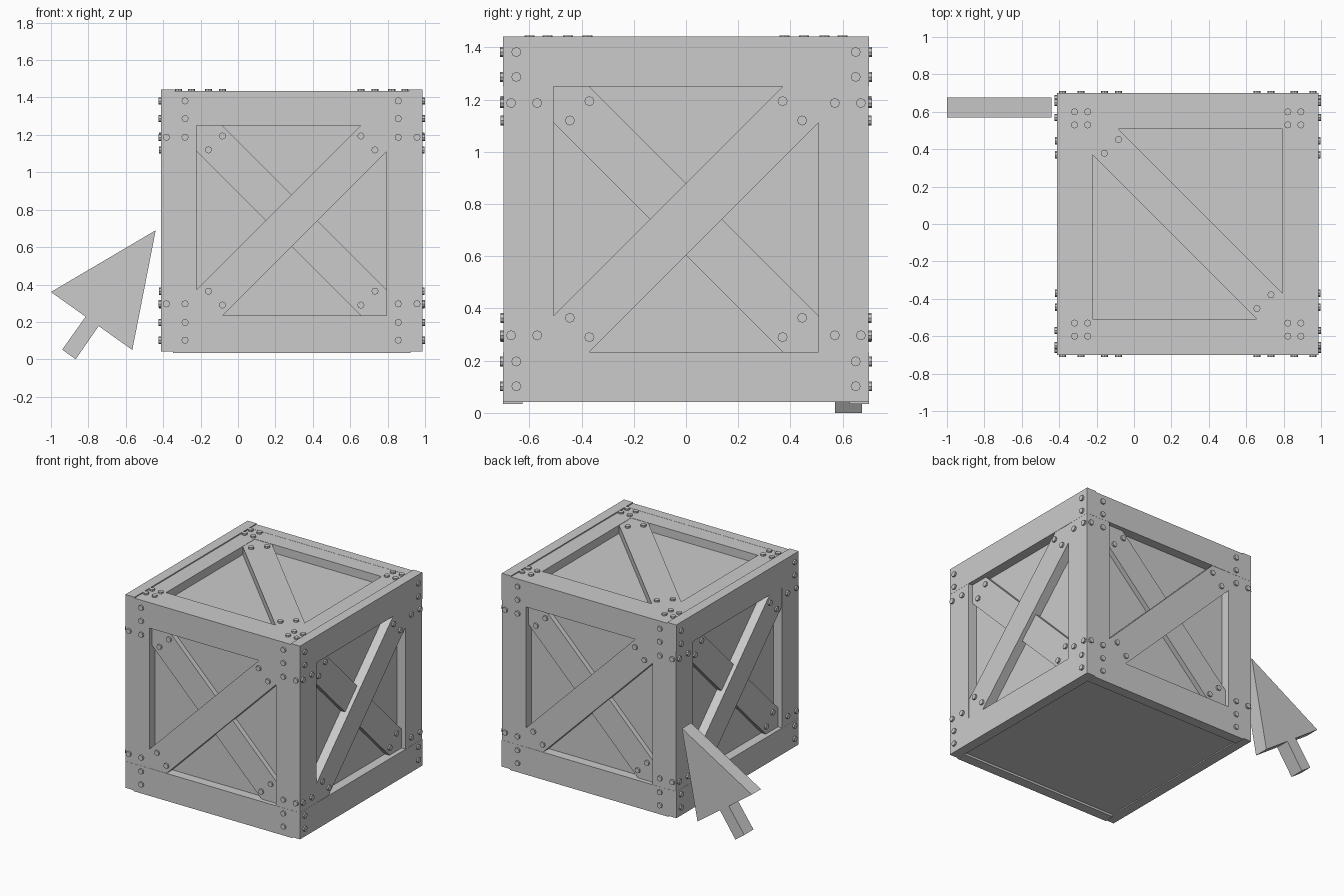
import bpy, bmesh
from math import radians, cos, sin, pi
from mathutils import Matrix

if "Cube" in bpy.data.objects:
    bpy.data.objects.remove(bpy.data.objects["Cube"])

CENTRE = Matrix.Translation((0.287, 0, 0.742))
OUT, PANEL, OPEN = 0.70, 0.632, 0.508   # outer face, panel face, opening half-size


def prism(bm, pts, d0, d1):
    """Extrude a (u, v) outline between outward depths d0 and d1 (outward = -y)."""
    a = [bm.verts.new((u, -d0, v)) for u, v in pts]
    b = [bm.verts.new((u, -d1, v)) for u, v in pts]
    n = len(pts)
    bm.faces.new(a)
    bm.faces.new(b[::-1])
    for i in range(n):
        j = (i + 1) % n
        bm.faces.new((a[i], b[i], b[j], a[j]))


def rect(u0, u1, v0, v1):
    return [(u0, v0), (u1, v0), (u1, v1), (u0, v1)]


def part(name, prisms, matrix):
    bm = bmesh.new()
    for pts, d0, d1 in prisms:
        prism(bm, pts, d0, d1)
    bmesh.ops.recalc_face_normals(bm, faces=bm.faces)
    mesh = bpy.data.meshes.new(name)
    bm.to_mesh(mesh)
    bm.free()
    ob = bpy.data.objects.new(name, mesh)
    ob.matrix_world = matrix
    bpy.context.collection.objects.link(ob)
    return ob


def brace(flip=1, c=0.138):
    h = OPEN
    pts = [(-h, -h), (c - h, -h), (h, h - c), (h, h), (h - c, h), (-h, c - h)]
    return [(u * flip, v) for u, v in pts]


def bolt(u, v, base):
    ring = [(u + 0.019 * cos(i * pi / 4), v + 0.019 * sin(i * pi / 4)) for i in range(8)]
    return ring, base - 0.01, base + 0.012


def brace_bolts(flip, base):
    return [bolt(s * u * flip, s * v, base) for s in (1, -1)
            for u, v in ((0.37, 0.452), (0.445, 0.378))]


# Inner box behind the frames
part("inner_box", [(rect(-PANEL, PANEL, -0.692, PANEL), -PANEL, PANEL)], CENTRE)

# Four framed sides: boards, posts, crossed braces and bolts
for k, side in enumerate(("front", "right", "back", "left")):
    m = CENTRE @ Matrix.Rotation(radians(90 * k), 4, 'Z')
    wide = k % 2 == 1
    w, dz = (OUT, 0.0) if wide else (0.634, -0.007)
    part(side + "_boards", [
        (rect(-w, w, OPEN, OUT + dz), PANEL - 0.005, OUT),
        (rect(-w, w, -OUT + dz, -OPEN), PANEL - 0.005, OUT)], m)
    part(side + "_posts", [(rect(*sorted((s * OPEN, s * (OUT - 0.002))), -OPEN, OPEN),
                            PANEL - 0.005, OUT - 0.001) for s in (1, -1)], m)
    part(side + "_upper_brace", [(brace(), PANEL - 0.005, OUT - 0.002)], m)
    part(side + "_lower_brace", [(brace(-1), PANEL - 0.005, 0.668)], m)
    bu = 0.65 if wide else 0.57
    bolts = brace_bolts(1, OUT - 0.002) + brace_bolts(-1, 0.668)
    for su in (1, -1):
        for sv in (1, -1):
            bolts += [bolt(su * 0.57, sv * 0.445, OUT), bolt(su * 0.67, sv * 0.445, OUT),
                      bolt(su * bu, sv * 0.64, OUT), bolt(su * bu, sv * 0.545, OUT)]
    part(side + "_bolts", bolts, m)

# Lid frame with a single diagonal brace
top = CENTRE @ Matrix.Rotation(radians(-90), 4, 'X')
frame = []
for s in (1, -1):
    a, b = sorted((s * OPEN, s * 0.634))
    frame += [(rect(a, b, -OPEN, OPEN), PANEL - 0.005, OUT - 0.008),
              (rect(-0.634, 0.634, a, b), PANEL - 0.005, OUT - 0.008)]
part("lid_frame", frame, top)
part("lid_brace", [(brace(-1), PANEL - 0.005, OUT - 0.01)], top)
lid_bolts = brace_bolts(-1, OUT - 0.008)
for su in (1, -1):
    for sv in (1, -1):
        lid_bolts += [bolt(su * u, sv * v, OUT - 0.008) for u in (0.605, 0.535) for v in (0.6, 0.53)]
part("lid_bolts", lid_bolts, top)

# Flat pointer arrow standing beside the crate
arrow = [(-0.44, 0.69), (-1.0, 0.36), (-0.815, 0.228), (-0.94, 0.052),
         (-0.868, 0.0), (-0.745, 0.178), (-0.565, 0.05)]
part("pointer_arrow", [(arrow, -0.675, -0.57)], Matrix.Identity(4))
